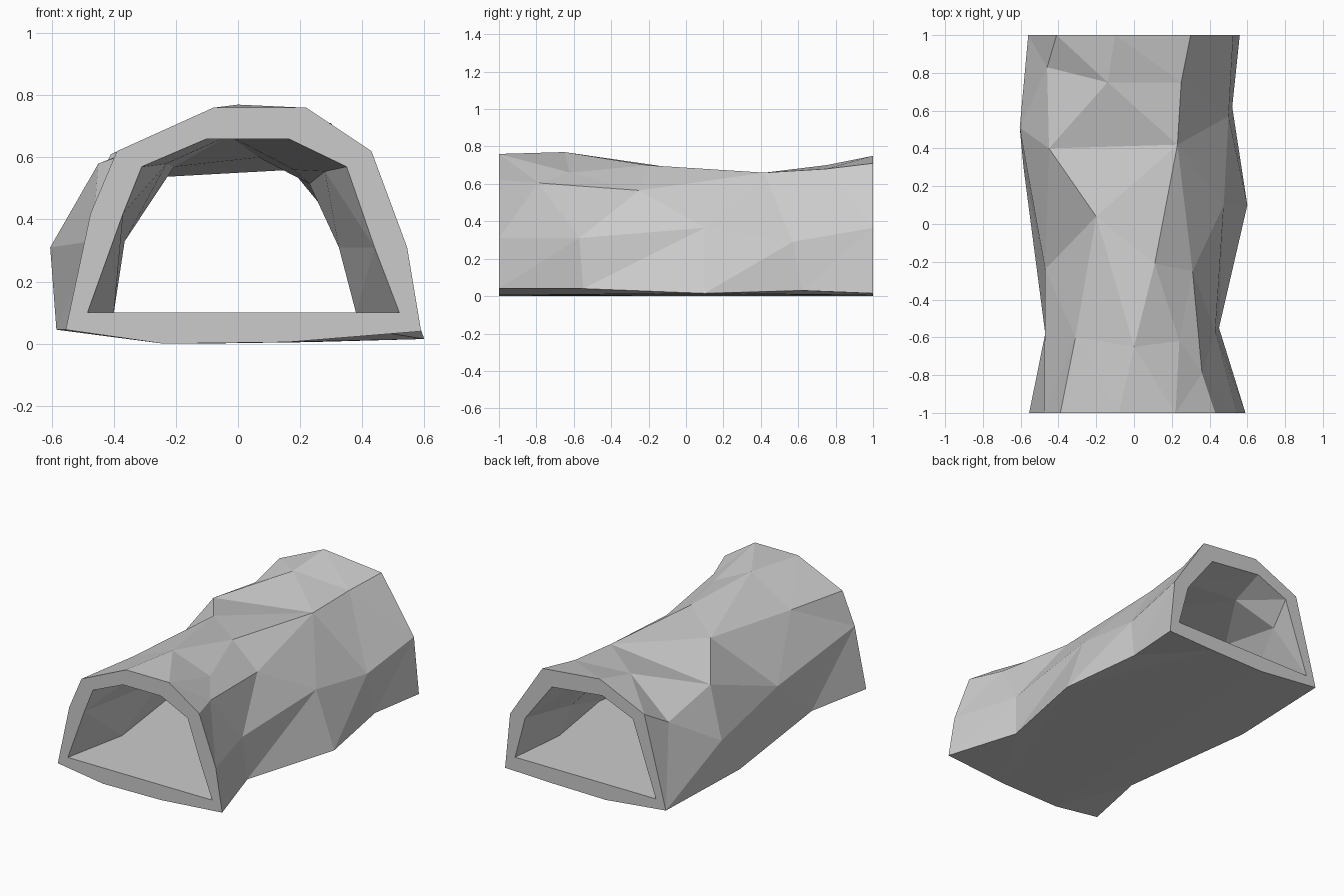
import bpy, bmesh
from mathutils import Vector

cube = bpy.data.objects.get("Cube")
if cube:
    bpy.data.objects.remove(cube)

# Lengthwise ridge lines of the rock shell, front to back, in order around it
right_base = [(.59, -1, .04), (.45, -.55, .04), (.6, .1, .015), (.52, .62, .03), (.56, 1, .015)]
right_wall = [(.545, -1, .31), (.43, -.57, .31), (.475, .1, .365), (.5, .57, .29), (.525, 1, .365)]
right_rear = [(.23, .42, .66), (.25, .75, .68), (.3, 1, .71)]
right_shoulder = [(.43, -1, .62), (.36, -.79, .605), (.31, -.25, .565)] + right_rear
right_crown = [(.22, -1, .76), (.24, -.62, .66), (.11, -.21, .7)] + right_rear
left_bend = [(-.2, .04, .67), (-.45, .4, .58)]
left_crown = [(-.08, -1, .76), (0, -.65, .77)] + left_bend + [(-.14, .75, .7), (-.1, 1, .75)]
left_shoulder = [(-.39, -1, .62), (-.31, -.6, .63)] + left_bend + [(-.46, .83, .51), (-.41, 1, .61)]
left_corner = (-.56, 1, .045)
left_wall = [(-.475, -1, .42), (-.47, -.24, .33), (-.605, .51, .31), left_corner]
left_base = [(-.555, -1, .045), (-.47, -.58, .045), (-.585, .3, .045), left_corner]
left_keel = [(-.24, -1, 0), (-.14, 1, 0)]
right_keel = [(.16, -1, .005), (.23, 1, .005)]
shell = [right_base, right_wall, right_shoulder, right_crown, left_crown,
         left_shoulder, left_wall, left_base, left_keel, right_keel]


def inset(point):
    """Move a shell point inward to the passage wall; the floor is flat."""
    x, y, z = point
    side = 1 if x > 0 else -1
    if z > .64:
        return (x * .88 - .03, y, z - .1)
    if z > .5:
        return (x - side * .08, y, z - .05)
    if z > .2:
        return (x - side * .105, y, z)
    if z > .01:
        return (x - side * .07, y, .1)
    return (x, y, .1)


bm = bmesh.new()
verts = {}


def add_face(points):
    """Add a face, dropping repeated corners where ridges merge."""
    points = list(dict.fromkeys(points))
    if len(points) > 2:
        for p in points:
            if p not in verts:
                verts[p] = bm.verts.new(p)
        bm.faces.new([verts[p] for p in points])


def zip_ridges(a, b):
    """Join two ridge lines with triangles along the shorter diagonals."""
    i = j = 0
    while i < len(a) - 1 or j < len(b) - 1:
        can_a, can_b = i < len(a) - 1, j < len(b) - 1
        step_a = can_a
        if can_a and can_b:
            if a[i + 1] == b[j + 1]:
                add_face([a[i], a[i + 1], b[j]])
                i, j = i + 1, j + 1
                continue
            step_a = ((Vector(a[i + 1]) - Vector(b[j])).length
                      < (Vector(b[j + 1]) - Vector(a[i])).length)
        if step_a:
            add_face([a[i], a[i + 1], b[j]])
            i += 1
        else:
            add_face([a[i], b[j + 1], b[j]])
            j += 1


# Outer shell, passage walls and the two end rims
passage = [[inset(p) for p in ridge] for ridge in shell]
for k in range(len(shell)):
    n = (k + 1) % len(shell)
    zip_ridges(shell[k], shell[n])
    zip_ridges(passage[k], passage[n])
    for end in (0, -1):
        add_face([shell[k][end], shell[n][end], passage[n][end], passage[k][end]])
bmesh.ops.recalc_face_normals(bm, faces=bm.faces[:])

mesh = bpy.data.meshes.new("tunnel")
bm.to_mesh(mesh)
bm.free()
tunnel = bpy.data.objects.new("tunnel", mesh)
bpy.context.collection.objects.link(tunnel)

# Plain grey stone
stone = bpy.data.materials.new("grey_stone")
stone.use_nodes = True
grey = (.6, .6, .6, 1)
stone.diffuse_color = grey
stone.node_tree.nodes["Principled BSDF"].inputs["Base Color"].default_value = grey
mesh.materials.append(stone)
